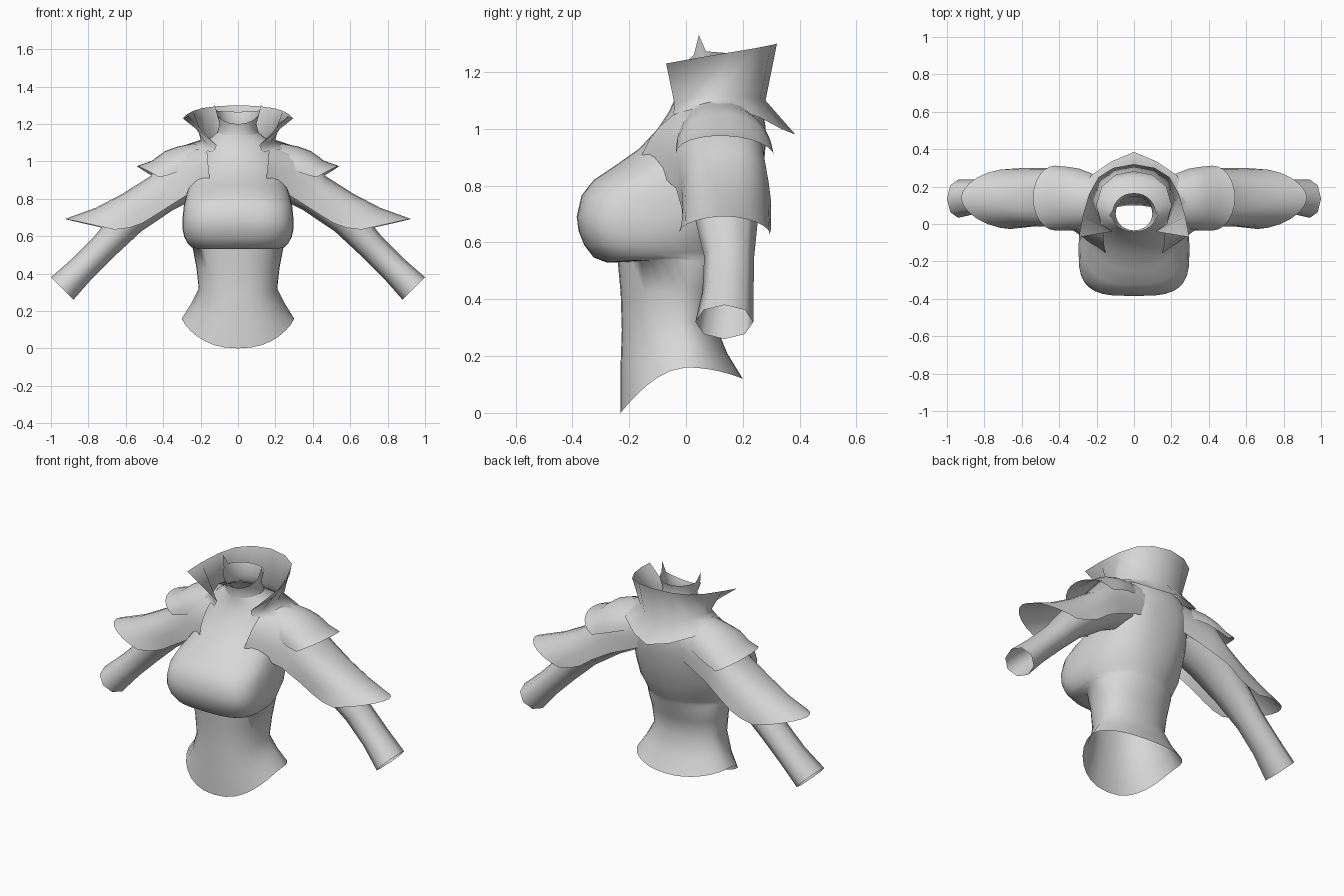
import bpy, bmesh, math
from mathutils import Vector

if "Cube" in bpy.data.objects:
    bpy.data.objects.remove(bpy.data.objects["Cube"])

cloth = bpy.data.materials.new("light_grey_cloth")
cloth.diffuse_color = (0.68, 0.68, 0.68, 1)
cloth.use_nodes = True
cloth.node_tree.nodes["Principled BSDF"].inputs["Base Color"].default_value = cloth.diffuse_color


def ring(p0, p1, p2, p3=None, steps=6, powers=(2, 2)):
    """Loop through four points (or an open arch through three)."""
    p0, p1, p2 = Vector(p0), Vector(p1), Vector(p2)
    mid = (p0 + p2) / 2
    p3 = Vector(p3) if p3 else None
    quads = [(p0, p1, powers[0]), (p1, p2, powers[0])]
    if p3:
        quads += [(p2, p3, powers[1]), (p3, p0, powers[1])]
    pts = []
    for a, b, power in quads:
        for i in range(steps):
            t = math.pi / 2 * i / steps
            pts.append(mid + (a - mid) * max(math.cos(t), 0) ** (2 / power)
                       + (b - mid) * math.sin(t) ** (2 / power))
    if not p3:
        pts.append(p2)
    return pts


def loft(name, rings, closed=True, mirror=False, angle=50, flip=False):
    """Skin a row of rings into an open, thin cloth surface."""
    bm = bmesh.new()
    rows = [[bm.verts.new(p) for p in r] for r in rings]
    n = len(rows[0])
    for a, b in zip(rows, rows[1:]):
        for i in range(n if closed else n - 1):
            j = (i + 1) % n
            bm.faces.new((a[i], a[j], b[j], b[i]))
    bmesh.ops.recalc_face_normals(bm, faces=bm.faces)
    if flip:
        bmesh.ops.reverse_faces(bm, faces=bm.faces)
    mesh = bpy.data.meshes.new(name)
    bm.to_mesh(mesh)
    bm.free()
    mesh.materials.append(cloth)
    obj = bpy.data.objects.new(name, mesh)
    bpy.context.collection.objects.link(obj)
    bpy.ops.object.select_all(action='DESELECT')
    obj.select_set(True)
    bpy.context.view_layer.objects.active = obj
    bpy.ops.object.shade_smooth_by_angle(angle=math.radians(angle))
    if mirror:
        obj.modifiers.new("mirror", 'MIRROR').merge_threshold = 0.002
    return obj


def body_ring(w, side, front, back, power=2.3, back_power=2.1):
    """side, front and back are (y, z) pairs."""
    return ring((w, *side), (0, *front), (-w, *side), (0, *back),
                steps=8, powers=(power, back_power))


# Curved hem, lowest at the front
hem = body_ring(.30, (0, .16), (-.23, 0), (.20, .12))
for p in hem:
    p.z = .16 - (.16 * (-p.y / .23) ** 1.8 if p.y < 0 else .04 * (p.y / .2) ** 2)

# Bodice: hem, waist, bust and chest up to the neck
loft("bodice", [
    hem,
    body_ring(.25, (0, .24), (-.231, .15), (.145, .21)),
    body_ring(.21, (-.02, .32), (-.226, .29), (.10, .32)),
    body_ring(.222, (-.02, .43), (-.23, .42), (.12, .43)),
    body_ring(.243, (-.04, .54), (-.24, .53), (.165, .53)),
    body_ring(.25, (-.08, .545), (-.28, .53), (.17, .55), 3.0),
    body_ring(.268, (-.11, .56), (-.325, .547), (.18, .57), 3.2),
    body_ring(.287, (-.13, .595), (-.358, .59), (.20, .61), 3.3),
    body_ring(.297, (-.13, .64), (-.378, .64), (.22, .66), 3.4, 2.3),
    body_ring(.297, (-.13, .69), (-.385, .69), (.235, .71), 3.4, 2.4),
    body_ring(.29, (-.12, .76), (-.368, .765), (.255, .77), 3.2, 2.6),
    body_ring(.276, (-.08, .82), (-.325, .82), (.265, .83), 2.6, 2.8),
    body_ring(.26, (0, .88), (-.25, .87), (.275, .88), 2.1, 2.8),
    body_ring(.26, (.07, .95), (-.165, .93), (.28, .94), 2, 2.6),
    body_ring(.25, (.10, 1.02), (-.10, 1.0), (.28, 1.01), 2, 2.3),
    body_ring(.22, (.10, 1.07), (-.06, 1.06), (.27, 1.06), 2),
    body_ring(.185, (.10, 1.105), (-.042, 1.10), (.25, 1.09), 2),
    body_ring(.14, (.08, 1.13), (-.038, 1.125), (.20, 1.12), 2),
    body_ring(.11, (.065, 1.155), (-.036, 1.14), (.165, 1.15), 2),
], angle=75)

# Inner neck band with a raised point on each side
neck_rim = body_ring(.118, (.045, 1.275), (-.042, 1.20), (.165, 1.265), 2)
for i in (0, 16):
    neck_rim[i].z = 1.33
    neck_rim[i].x *= 1.12
loft("neck_band", [
    body_ring(.11, (.065, 1.155), (-.036, 1.14), (.165, 1.15), 2),
    body_ring(.098, (.055, 1.20), (-.034, 1.17), (.145, 1.20), 2),
    neck_rim,
])

# Standing collar, open at the front, with a yoke flap falling at the back
flap = [(.13, -.045, 1.05), (.23, .01, 1.065), (.29, .12, 1.085),
        (.23, .26, 1.04), (.12, .335, 1.0), (0, .385, .98)]
base = [(.115, -.04, 1.085), (.175, 0, 1.10), (.20, .10, 1.115),
        (.17, .20, 1.11), (.10, .26, 1.10), (0, .28, 1.10)]
rim = [(.295, -.07, 1.23), (.275, .04, 1.25), (.24, .16, 1.27),
       (.19, .25, 1.285), (.11, .30, 1.295), (0, .32, 1.30)]
loft("collar", [flap, base, rim], closed=False, mirror=True, angle=100, flip=True)

# Flared over-sleeve draped over the arm: front, top and back of each arch
loft("flared_sleeve", [
    ring((.15, -.16, .90), (.16, .12, 1.09), (.12, .24, .88), powers=(2.3, 2)),
    ring((.32, -.035, .79), (.36, .13, 1.06), (.32, .275, .80), powers=(2.7, 2)),
    ring((.43, -.015, .72), (.47, .13, .92), (.43, .30, .74), powers=(2.7, 2)),
    ring((.51, -.01, .67), (.62, .13, .825), (.51, .30, .68), powers=(2.6, 2)),
    ring((.58, -.018, .645), (.76, .135, .752), (.58, .30, .65), powers=(2.2, 2)),
    ring((.66, -.027, .635), (.925, .14, .692), (.66, .295, .63), powers=(1.8, 2)),
], closed=False, mirror=True)

# Shoulder cap arching over the sleeve
loft("shoulder_cap", [
    ring((.20, -.025, .98), (.22, .12, 1.10), (.20, .26, .97)),
    ring((.29, -.03, .955), (.32, .13, 1.08), (.29, .295, .945)),
    ring((.35, -.035, .935), (.39, .13, 1.055), (.35, .305, .925)),
    ring((.38, -.035, .925), (.46, .135, 1.003), (.38, .308, .915)),
    ring((.42, -.035, .915), (.54, .14, .975), (.42, .312, .90)),
], closed=False, mirror=True)

# Slim arm sleeve running from the shoulder to an open wrist
arm = [((.26, .125, .92), .13, .14), ((.42, .14, .815), .105, .135),
       ((.58, .142, .69), .09, .112), ((.71, .152, .55), .076, .088),
       ((.83, .148, .43), .075, .09), ((.94, .135, .32), .085, .102)]
across = Vector((.707, 0, .707))
rings = []
for centre, thick, depth in arm:
    c, up, side = Vector(centre), across * thick, Vector((0, depth, 0))
    rings.append(ring(c - side, c + up, c + side, c - up, steps=2))
loft("arm_sleeve", rings, mirror=True, angle=60)
